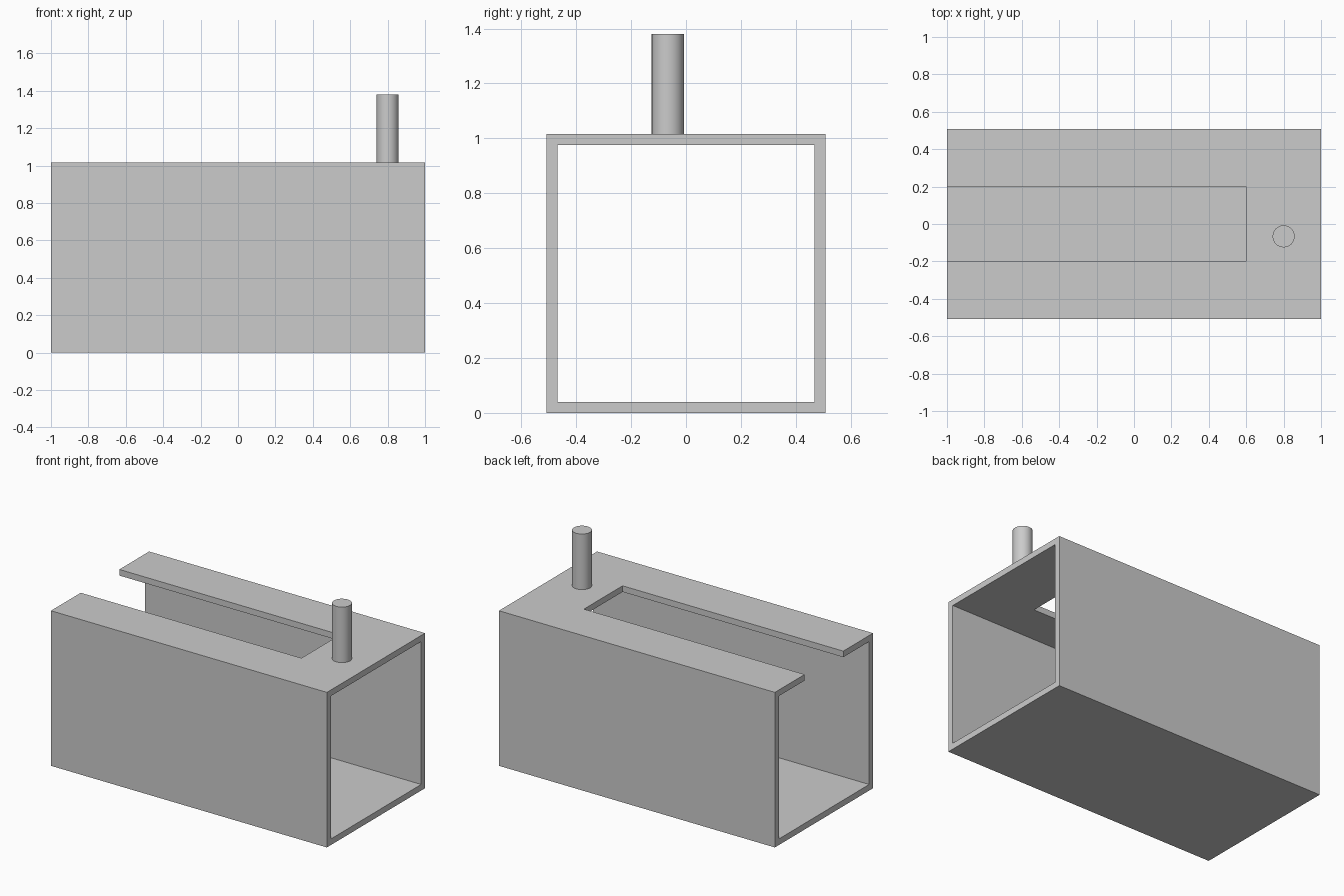
import bpy
import bmesh
import math

cube = bpy.data.objects.get("Cube")
if cube:
    bpy.data.objects.remove(cube, do_unlink=True)

LENGTH, WIDTH, WALL = 2.0, 1.016, 0.04
SLOT_END, SLOT_WIDTH = 0.6, 0.4
PIN_X, PIN_Y, PIN_RADIUS, PIN_TOP = 0.8, -0.066, 0.059, 1.38

grey = bpy.data.materials.new("plain grey")
grey.use_nodes = True
colour = (0.6, 0.6, 0.6, 1)
grey.diffuse_color = colour
grey.node_tree.nodes["Principled BSDF"].inputs["Base Color"].default_value = colour


def add_object(name, bm):
    bmesh.ops.recalc_face_normals(bm, faces=bm.faces)
    mesh = bpy.data.meshes.new(name)
    bm.to_mesh(mesh)
    bm.free()
    mesh.materials.append(grey)
    obj = bpy.data.objects.new(name, mesh)
    bpy.context.collection.objects.link(obj)
    return obj


def box(name, low, high):
    bm = bmesh.new()
    bmesh.ops.create_cube(bm, size=1)
    for v in bm.verts:
        v.co = [lo + (c + 0.5) * (hi - lo) for c, lo, hi in zip(v.co, low, high)]
    return add_object(name, bm)


def cut(target, cutter):
    mod = target.modifiers.new("cut", "BOOLEAN")
    mod.operation = "DIFFERENCE"
    mod.solver = "EXACT"
    mod.object = cutter
    cutter.hide_render = True
    bpy.context.view_layer.objects.active = target
    bpy.ops.object.modifier_apply(modifier=mod.name)
    bpy.data.objects.remove(cutter, do_unlink=True)


# Square tube, open at both ends
half_l, half_w = LENGTH / 2, WIDTH / 2
inner = half_w - WALL
tube = box("square_tube", (-half_l, -half_w, 0), (half_l, half_w, WIDTH))
cut(tube, box("bore_cutter", (-half_l - 0.1, -inner, WALL),
              (half_l + 0.1, inner, WIDTH - WALL)))

# Slot in the top wall, open at one end
cut(tube, box("slot_cutter", (-half_l - 0.1, -SLOT_WIDTH / 2, WIDTH / 2),
              (SLOT_END, SLOT_WIDTH / 2, WIDTH + 0.1)))

# Upright pin seated in the top wall
pin_base = WIDTH - WALL / 2
bm = bmesh.new()
bmesh.ops.create_cone(bm, cap_ends=True, segments=32, radius1=PIN_RADIUS,
                      radius2=PIN_RADIUS, depth=PIN_TOP - pin_base)
bmesh.ops.translate(bm, verts=bm.verts, vec=(PIN_X, PIN_Y, (PIN_TOP + pin_base) / 2))
pin = add_object("upright_pin", bm)
bpy.ops.object.select_all(action="DESELECT")
pin.select_set(True)
bpy.context.view_layer.objects.active = pin
bpy.ops.object.shade_smooth_by_angle(angle=math.radians(30))
